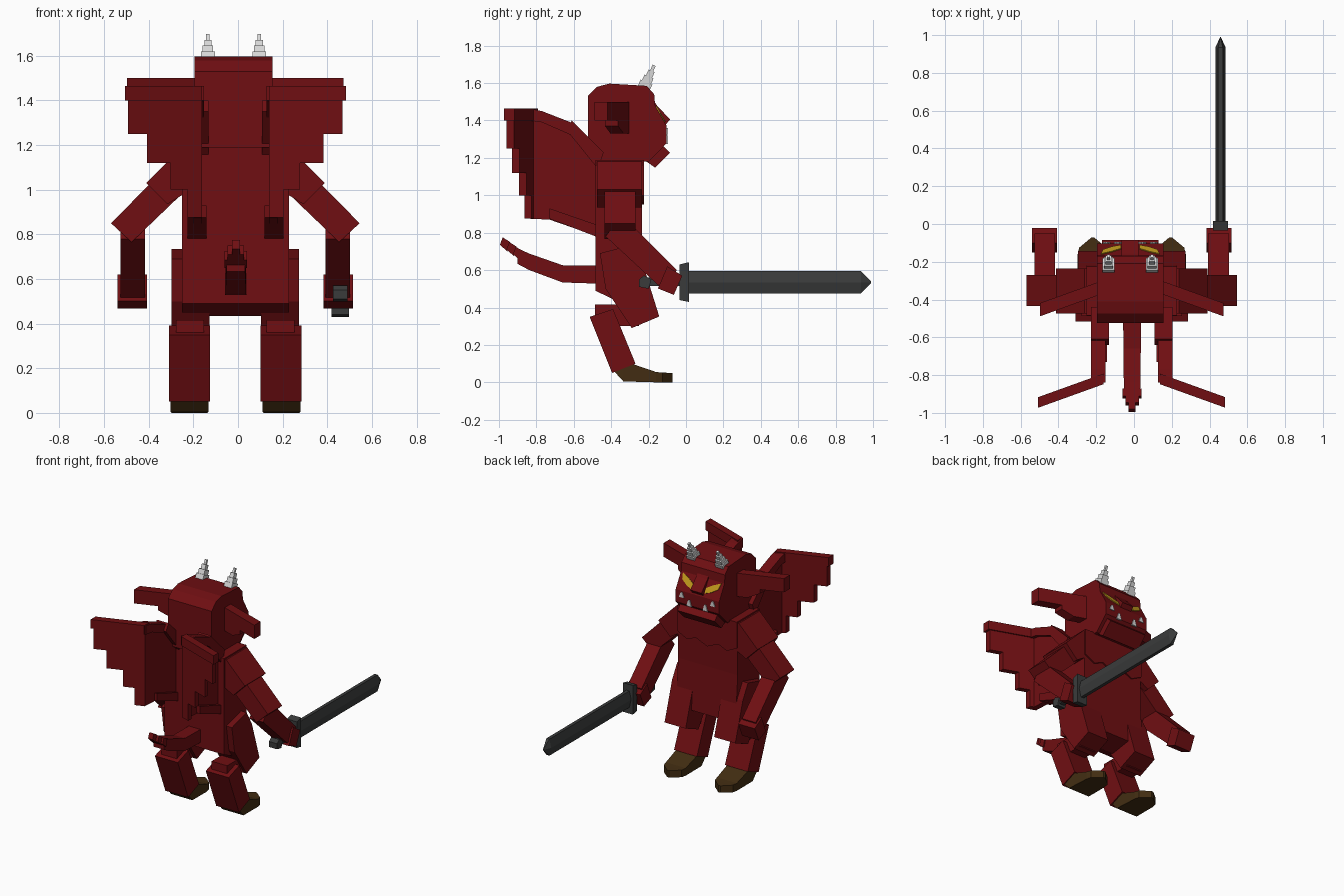
import bpy, bmesh, math
from mathutils import Vector

CX = -0.012  # middle of the body


def material(name, rgb):
    m = bpy.data.materials.new(name)
    m.diffuse_color = (*rgb, 1)
    return m


RED = material("dark red", (0.16, 0.0045, 0.006))
BROWN = material("hoof brown", (0.055, 0.026, 0.006))
STEEL = material("dark steel", (0.042, 0.044, 0.044))
BONE = material("bone grey", (0.68, 0.68, 0.68))
GOLD = material("eye yellow", (0.55, 0.33, 0.012))


def build(name, rings, mat):
    """Closed solid lofted through rings of equal point count."""
    bm = bmesh.new()
    loops = [[bm.verts.new(p) for p in r] for r in rings]
    n = len(loops[0])
    for a, b in zip(loops, loops[1:]):
        for i in range(n):
            j = (i + 1) % n
            bm.faces.new((a[i], a[j], b[j], b[i]))
    bm.faces.new(loops[0][::-1])
    bm.faces.new(loops[-1])
    bmesh.ops.recalc_face_normals(bm, faces=bm.faces)
    me = bpy.data.meshes.new(name)
    bm.to_mesh(me)
    bm.free()
    ob = bpy.data.objects.new(name, me)
    bpy.context.collection.objects.link(ob)
    me.materials.append(mat)
    return ob


def side(name, pts, x0, x1, mat=RED):
    """Side outline (y, z) extruded across x."""
    return build(name, [[(x, y, z) for y, z in pts] for x in (x0, x1)], mat)


def front(name, pts, y0, y1, mat=RED, s=1, slope=0, pivot=0):
    """Front outline (x, z) extruded across y, swept back by slope."""
    return build(name, [[(CX + s * x, y + slope * (x - pivot), z) for x, z in pts]
                        for y in (y0, y1)], mat)


def rect(a, b, c, d):
    return [(a, b), (c, b), (c, d), (a, d)]


# Torso with a chest overlay
side("torso", [(-.485, 1.19), (-.235, 1.19), (-.235, .8), (-.21, .46),
               (-.37, .435), (-.485, .49)], CX - .24, CX + .24)
front("chest", [(-.24, 1.19), (.24, 1.19), (.24, 1.0), (.16, .96), (.09, .99), (0, .95),
                (-.09, .99), (-.16, .96), (-.24, 1.0)], -.24, -.225)

# Head, jaw and nose
HX = -.02
side("head", [(-.525, 1.19), (-.525, 1.53), (-.475, 1.58), (-.41, 1.597), (-.21, 1.585),
              (-.17, 1.54), (-.165, 1.48), (-.103, 1.37), (-.103, 1.28), (-.13, 1.25),
              (-.2, 1.18)], HX - .175, HX + .175)
side("jaw", [(-.24, 1.22), (-.13, 1.27), (-.085, 1.228), (-.165, 1.148), (-.24, 1.2)],
     HX - .15, HX + .15)
side("brow_and_nose", [(-.19, 1.53), (-.155, 1.48), (-.085, 1.405), (-.12, 1.365),
                       (-.18, 1.4)], HX - .045, HX + .045)

# Face slope for the eye plates
A, B = Vector((-.165, 1.48)), Vector((-.103, 1.37))


def on_face(x, t, lift):
    p = A.lerp(B, t) + Vector((.87, .49)) * lift
    return (HX + x, p.x, p.y)


for s, tag in ((-1, "left"), (1, "right")):
    # Eyes slanting down to the nose
    eye = [(.155, .05), (.145, .4), (.1, .65), (.05, .8), (.05, .5), (.1, .25)]
    build("eye_" + tag, [[on_face(s * x, t, l) for x, t in eye] for l in (-.003, .006)], GOLD)

    # Fangs
    for x, z, h in ((.125, 1.325, .035), (.065, 1.275, .045)):
        build(f"fang_{tag}", [[(HX + s * (x + d), y, z + e) for d, e in
                               ((-.02, 0), (.02, 0), (.006, h), (-.006, h))]
                              for y in (-.11, -.096)], BONE)

    # Stepped horns leaning forward
    for i, r in enumerate((.031, .024, .016, .008)):
        rings = []
        for t in (i * .25 - .02, i * .25 + .25):
            c = Vector((HX + s * .115, -.225 + .055 * t, 1.575 + .12 * t))
            rings.append([c + Vector((dx * r, dy * r, -dy * r * .45)) for dx, dy in
                          ((-1, -1), (1, -1), (1, 1), (-1, 1))])
        build("horn_" + tag, rings, BONE)

    # Ears swept back
    front("ear_" + tag, [(.15, 1.50), (.485, 1.50), (.485, 1.40), (.33, 1.40), (.33, 1.37),
                         (.25, 1.33), (.15, 1.33)], -.375, -.305, s=s, slope=-.36, pivot=.17)

    # Wings: inner web, struts, stepped outer web
    xa, xb = CX + s * .15, CX + s * .19
    side("wing_inner_" + tag, [(-.83, 1.43), (-.77, 1.43), (-.58, 1.36), (-.47, 1.2),
                               (-.47, .78), (-.73, .87), (-.84, .875)], xa, xb)
    side("wing_strut_" + tag, [(-.64, 1.35), (-.61, 1.4), (-.44, 1.23), (-.47, 1.14)],
         CX + s * .12, CX + s * .215)
    side("wing_top_" + tag, [(-.84, 1.40), (-.84, 1.465), (-.77, 1.45), (-.59, 1.38),
                             (-.61, 1.32), (-.77, 1.39)], CX + s * .14, CX + s * .215)
    side("wing_lower_rib_" + tag, [(-.73, .875), (-.73, .93), (-.47, .84), (-.47, .775)],
         CX + s * .13, CX + s * .215)
    front("wing_outer_" + tag, [(.15, 1.42), (.48, 1.42), (.48, 1.25), (.395, 1.25),
                                (.395, 1.12), (.29, 1.12), (.29, 1.0), (.215, 1.0),
                                (.215, .875), (.15, .875)], -.845, -.805, s=s,
          slope=-.36, pivot=.16)
    front("wing_arm_" + tag, rect(.15, 1.40, .495, 1.465), -.852, -.796, s=s,
          slope=-.36, pivot=.16)

    # Arms
    front("shoulder_" + tag, [(.2, 1.18), (.25, 1.18), (.40, 1.03), (.305, .935), (.2, 1.0)],
          -.475, -.235, s=s)
    front("upper_arm_" + tag, [(.557, .85), (.465, .765), (.22, 1.0), (.31, 1.1)],
          -.435, -.27, s=s)
    side("forearm_" + tag, [(-.37, .86), (-.27, .82), (-.05, .6), (-.09, .49), (-.15, .52),
                            (-.43, .78)], CX + s * .405, CX + s * .515)
    side("hand_" + tag, [(-.1, .62), (-.02, .57), (-.065, .468), (-.15, .502)],
         CX + s * .395, CX + s * .528)

    # Legs with backward knees
    side("thigh_" + tag, [(-.46, .69), (-.29, .735), (-.23, .63), (-.143, .352), (-.29, .29),
                          (-.43, .5)], CX + s * .115, CX + s * .285)
    side("knee_" + tag, rect(-.487, .30, -.25, .417), CX + s * .14, CX + s * .265)
    side("shin_" + tag, [(-.515, .35), (-.39, .392), (-.27, .1), (-.395, .05)],
         CX + s * .113, CX + s * .297)

    # Hooves tapering to a point
    cx = CX + s * .206
    build("hoof_" + tag,
          [[(cx + d * w, y, z) for d, z in ((-1, lo), (1, lo), (1, hi), (-1, hi))]
           for y, w, lo, hi in ((-.39, .085, .065, .075), (-.335, .085, .005, .115),
                                (-.16, .08, 0, .055), (-.125, .072, 0, .052),
                                (-.072, .008, 0, .05))], BROWN)

# Tail rising to a barbed tip
TX = -.01
tail = [(-.45, .575, .048), (-.66, .58, .046), (-.84, .645, .044), (-.9, .675, .042)]
build("tail", [[(TX + a * r, y, z + b * r) for a, b in ((-1, -1), (1, -1), (1, 1), (-1, 1))]
               for y, z, r in tail], RED)
for y, z, w in ((-.9, .68, .05), (-.935, .705, .036), (-.97, .73, .018)):
    side("tail_tip", [(y - .025, z + .005), (y - .01, z + .045), (y + .03, z + .02),
                      (y + .015, z - .03)], TX - w, TX + w)

# Sword with ridged blade, guard, grip and pommel
SX, SZ = .458, .535


def blade_ring(y, k):
    return [(SX + a * k, y, SZ + b * k) for a, b in
            ((-.027, 0), (-.012, .06), (.012, .06), (.027, 0), (.012, -.06), (-.012, -.06))]


build("blade", [blade_ring(0, 1), blade_ring(.935, 1), blade_ring(.99, .06)], STEEL)
side("guard", [(-.035, .44), (.015, .43), (.015, .642), (-.035, .63)], SX - .04, SX + .04, STEEL)
side("grip", rect(-.22, .515, -.02, .56), SX - .02, SX + .02, STEEL)
side("pommel", [(-.25, .51), (-.2, .5), (-.185, .55), (-.225, .572), (-.25, .55)],
     SX - .032, SX + .032, STEEL)
